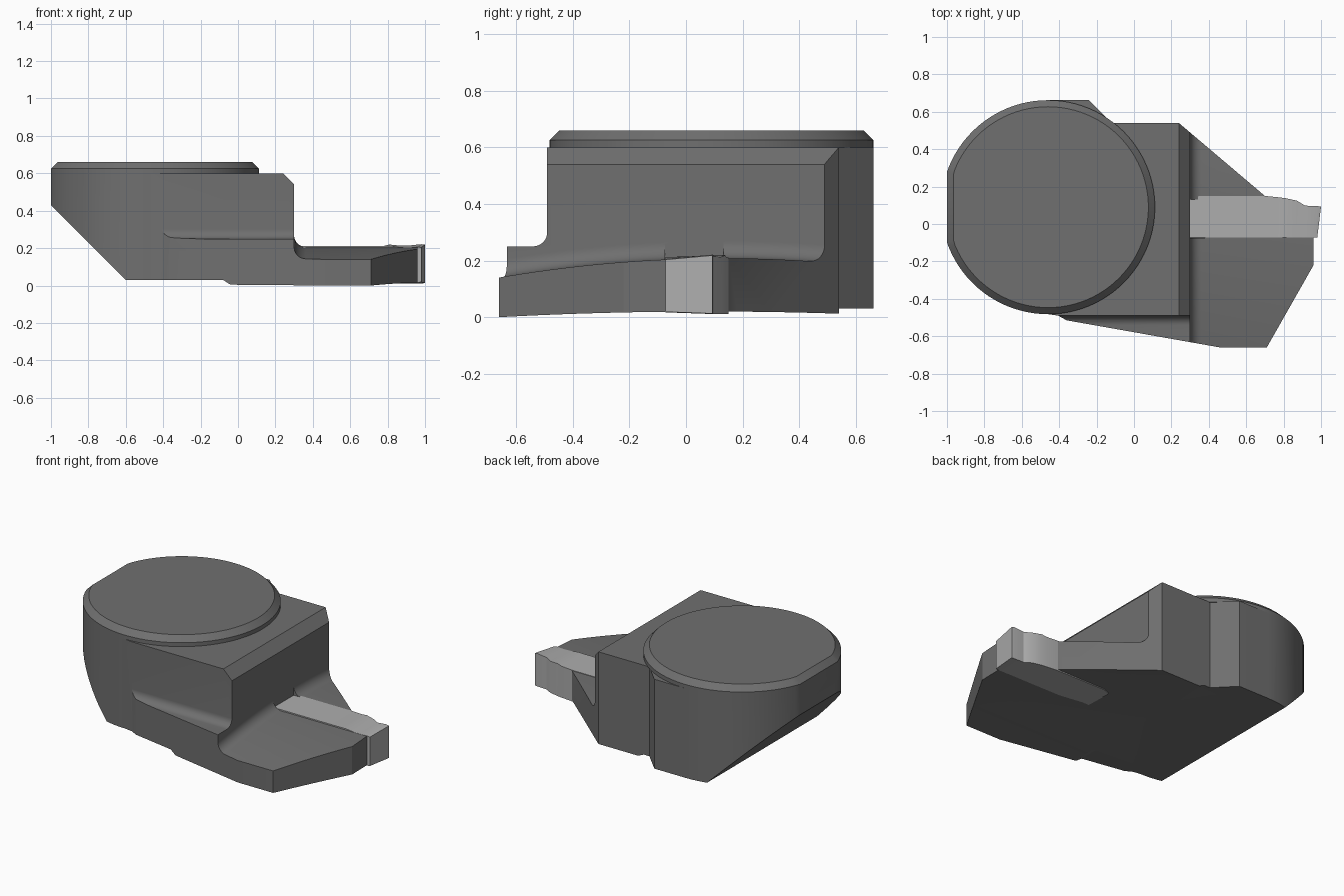
import bpy, bmesh
from math import sin, cos, pi, radians, sqrt

if "Cube" in bpy.data.objects:
    bpy.data.objects.remove(bpy.data.objects["Cube"])


def loft(name, rings):
    """Closed solid through equal-length rings of 3D points."""
    bm = bmesh.new()
    rows = [[bm.verts.new(p) for p in r] for r in rings]
    n = len(rows[0])
    for a, b in zip(rows, rows[1:]):
        for i in range(n):
            j = (i + 1) % n
            bm.faces.new((a[i], a[j], b[j], b[i]))
    bm.faces.new(rows[0][::-1])
    bm.faces.new(rows[-1])
    bmesh.ops.recalc_face_normals(bm, faces=bm.faces)
    me = bpy.data.meshes.new(name)
    bm.to_mesh(me)
    bm.free()
    ob = bpy.data.objects.new(name, me)
    bpy.context.collection.objects.link(ob)
    return ob


def prism(name, plan, z0, z1):
    return loft(name, [[(x, y, z) for x, y in plan] for z in (z0, z1)])


def activate(ob):
    bpy.ops.object.select_all(action='DESELECT')
    ob.select_set(True)
    bpy.context.view_layer.objects.active = ob


def cut(ob, cutter):
    m = ob.modifiers.new("cut", 'BOOLEAN')
    m.operation, m.solver, m.object = 'DIFFERENCE', 'EXACT', cutter
    activate(ob)
    bpy.ops.object.modifier_apply(modifier=m.name)
    bpy.data.objects.remove(cutter)


def finish(ob, grey):
    mat = bpy.data.materials.new(ob.name + "_grey")
    mat.diffuse_color = (grey, grey, grey, 1)
    mat.use_nodes = True
    mat.node_tree.nodes["Principled BSDF"].inputs["Base Color"].default_value = mat.diffuse_color
    ob.data.materials.clear()
    ob.data.materials.append(mat)
    activate(ob)
    bpy.ops.object.shade_smooth_by_angle(angle=radians(25))


CX, CY, R = -0.46, 0.09, 0.572


def arc(r, a0, a1, n, xmin):
    """Disc outline points, with the flat on the left side."""
    flat = pi - math_acos((CX - xmin) / r)
    angles = [a0 + (a1 - a0) * i / n for i in range(n + 1)]
    pts = [(CX + r * cos(a), CY + r * sin(a)) for a in angles if abs((a % (2 * pi)) - pi) > pi - flat + 0.01]
    dy = sqrt(r * r - (CX - xmin) ** 2)
    k = next(i for i, p in enumerate(pts) if p[1] < CY and p[0] < CX)
    return pts[:k] + [(xmin, CY + dy), (xmin, CY - dy)] + pts[k:]


def math_acos(v):
    from math import acos
    return acos(v)


# arched top and bottom of the blade, as heights over y
def top(y):
    return 0.208 - 0.109 * (y - 0.13) ** 2


def bottom(y):
    return 0.02 - 0.0365 * (y - 0.08) ** 2


# body: whole plan outline, carved by cutters
plan = arc(R, pi / 2, 1.5 * pi, 48, -1.0)
plan += [(-0.405, -0.49), (-0.36, -0.515), (0.46, -0.66), (0.71, -0.66), (0.96, -0.22),
         (0.96, -0.03), (0.85, 0.08), (0.70, 0.15), (0.24, 0.54), (-0.12, 0.54), (-0.24, 0.662)]
body = prism("holder_body", plan, -0.1, 0.60)
ys = [-0.9 + 1.8 * i / 45 for i in range(46)]

# space above the blade, with fillet to the wall and top chamfer
rings = []
for y in ys:
    h = top(y)
    p = [(1.3, h)]
    p += [(0.36 - 0.06 * sin(t * pi / 16), h + 0.06 - 0.06 * cos(t * pi / 16)) for t in range(9)]
    p += [(0.30, 0.54), (0.14, 0.70), (1.3, 0.70)]
    rings.append([(x, y, z) for x, z in p])
cut(body, loft("cutter_blade_top", rings))

# underside: arched blade base, small step, flat foot, 45 degree slope
rings = []
for y in ys:
    b = bottom(y)
    p = [(-1.3, -0.3), (1.3, -0.3), (1.3, b), (-0.04, b), (-0.08, 0.03), (-0.60, 0.03), (-1.3, 0.73)]
    rings.append([(x, y, z) for x, z in p])
cut(body, loft("cutter_underside", rings))

# side flange with fillet
p = [(-0.9, 0.25)]
p += [(-0.54 + 0.05 * sin(t * pi / 16), 0.30 - 0.05 * cos(t * pi / 16)) for t in range(9)]
p += [(-0.49, 0.8), (-0.9, 0.8)]
cut(body, loft("cutter_flange", [[(x, y, z) for y, z in p] for x in (-0.8, 0.8)]))

# pocket behind the insert
cut(body, prism("cutter_pocket", [(0.3005, -0.074), (0.38, -0.074), (0.38, 0.132), (0.3005, 0.132)], 0.15, 0.4))
finish(body, 0.16)

# round cap with chamfered rim
low = arc(R, -pi / 2, 1.5 * pi, 96, -1.0)[:-1]
s = 0.537 / R
high = [(max(CX + (x - CX) * s, -0.965), CY + (y - CY) * s) for x, y in low]
cap = loft("round_cap", [[(x, y, z) for x, y in q] for q, z in ((low, 0.598), (low, 0.625), (high, 0.66))])
finish(cap, 0.16)

# cutting insert: sections (x at front edge, x at back edge, y back, bottom, top front, top back)
sections = [(0.30, 0.30, 0.13, 0.014, 0.211, 0.211), (0.35, 0.35, 0.15, 0.014, 0.211, 0.211),
            (0.70, 0.70, 0.15, 0.012, 0.211, 0.211), (0.78, 0.78, 0.142, 0.012, 0.211, 0.212),
            (0.81, 0.81, 0.138, 0.012, 0.212, 0.219), (0.87, 0.87, 0.125, 0.012, 0.205, 0.213),
            (0.91, 0.915, 0.098, 0.011, 0.204, 0.214), (0.965, 0.98, 0.096, 0.011, 0.206, 0.221),
            (0.98, 1.0, 0.093, 0.013, 0.203, 0.218)]
insert = loft("cutting_insert", [[(xf, -0.072, zb + 0.006), (xb, yb, zb), (xb, yb, zt), (xf, -0.072, zf)]
                                 for xf, xb, yb, zb, zf, zt in sections])
finish(insert, 0.42)
